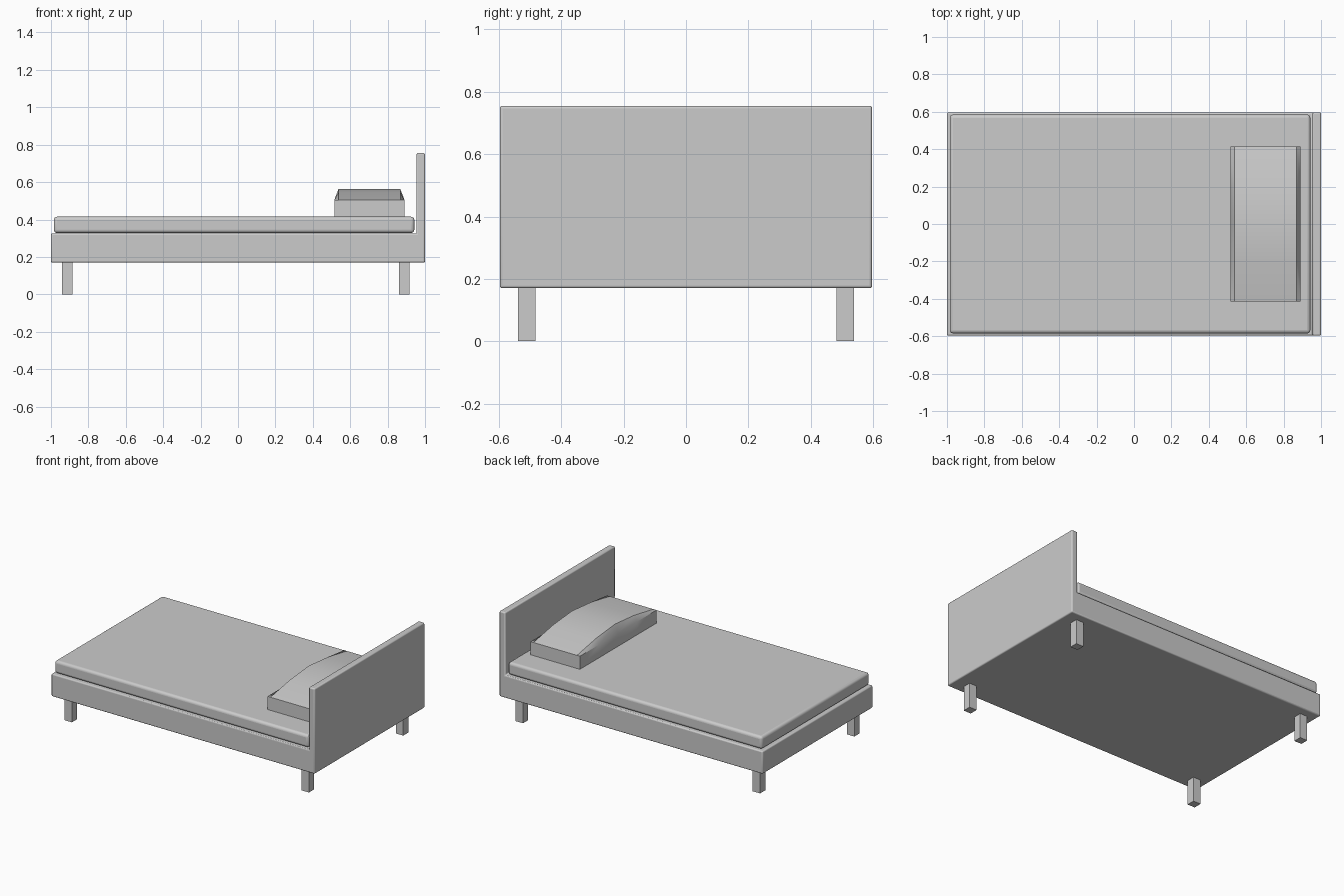
import bpy, bmesh, math

if "Cube" in bpy.data.objects:
    bpy.data.objects.remove(bpy.data.objects["Cube"])


def make_object(name, verts, faces, bevel=0.0, segments=3, smooth=30):
    mesh = bpy.data.meshes.new(name)
    bm = bmesh.new()
    vs = [bm.verts.new(v) for v in verts]
    for f in faces:
        bm.faces.new([vs[i] for i in f])
    bmesh.ops.recalc_face_normals(bm, faces=bm.faces[:])
    bm.to_mesh(mesh)
    bm.free()
    ob = bpy.data.objects.new(name, mesh)
    bpy.context.collection.objects.link(ob)
    if bevel:
        mod = ob.modifiers.new("Bevel", 'BEVEL')
        mod.width = bevel
        mod.segments = segments
    bpy.ops.object.select_all(action='DESELECT')
    ob.select_set(True)
    bpy.context.view_layer.objects.active = ob
    bpy.ops.object.shade_smooth_by_angle(angle=math.radians(smooth))
    return ob


def loft(name, sections, **kw):
    """Bridge equal-length loops and cap both ends."""
    n = len(sections[0])
    verts = [p for s in sections for p in s]
    faces = [list(range(n)), list(range(len(verts) - n, len(verts)))]
    for k in range(len(sections) - 1):
        for i in range(n):
            j = (i + 1) % n
            faces.append([k * n + i, k * n + j, (k + 1) * n + j, (k + 1) * n + i])
    return make_object(name, verts, faces, **kw)


def extrude_y(name, profile, y0, y1, **kw):
    return loft(name, [[(x, y, z) for x, z in profile] for y in (y0, y1)], **kw)


def rect(x0, x1, z0, z1):
    return [(x0, z0), (x1, z0), (x1, z1), (x0, z1)]


# Bed base and headboard as one L-shaped body
extrude_y("frame_and_headboard",
          [(-1, 0.17), (1, 0.17), (1, 0.755), (0.955, 0.755), (0.955, 0.325), (-1, 0.325)],
          -0.597, 0.597, bevel=0.008)

# Mattress
extrude_y("mattress", rect(-0.985, 0.943, 0.328, 0.415), -0.585, 0.585, bevel=0.018, segments=4)

# Four square legs
for xn, x in (("foot", -0.912), ("head", 0.888)):
    for yn, y in (("front", -0.511), ("back", 0.511)):
        extrude_y(f"{xn}_{yn}_leg", rect(x - 0.028, x + 0.028, 0, 0.175), y - 0.028, y + 0.028)

# Pillow: straight sides with an arched, inset top
sections = []
for i in range(-2, 3):
    y = i * 0.415 / 2
    top = 0.505 + {0: 0.057, 1: 0.038, 2: 0.0}[abs(i)]
    prof = [(0.515, 0.412), (0.89, 0.412), (0.89, 0.505), (0.868, top), (0.537, top), (0.515, 0.505)]
    sections.append([(x, y, z) for x, z in prof])
loft("pillow", sections, smooth=35)
